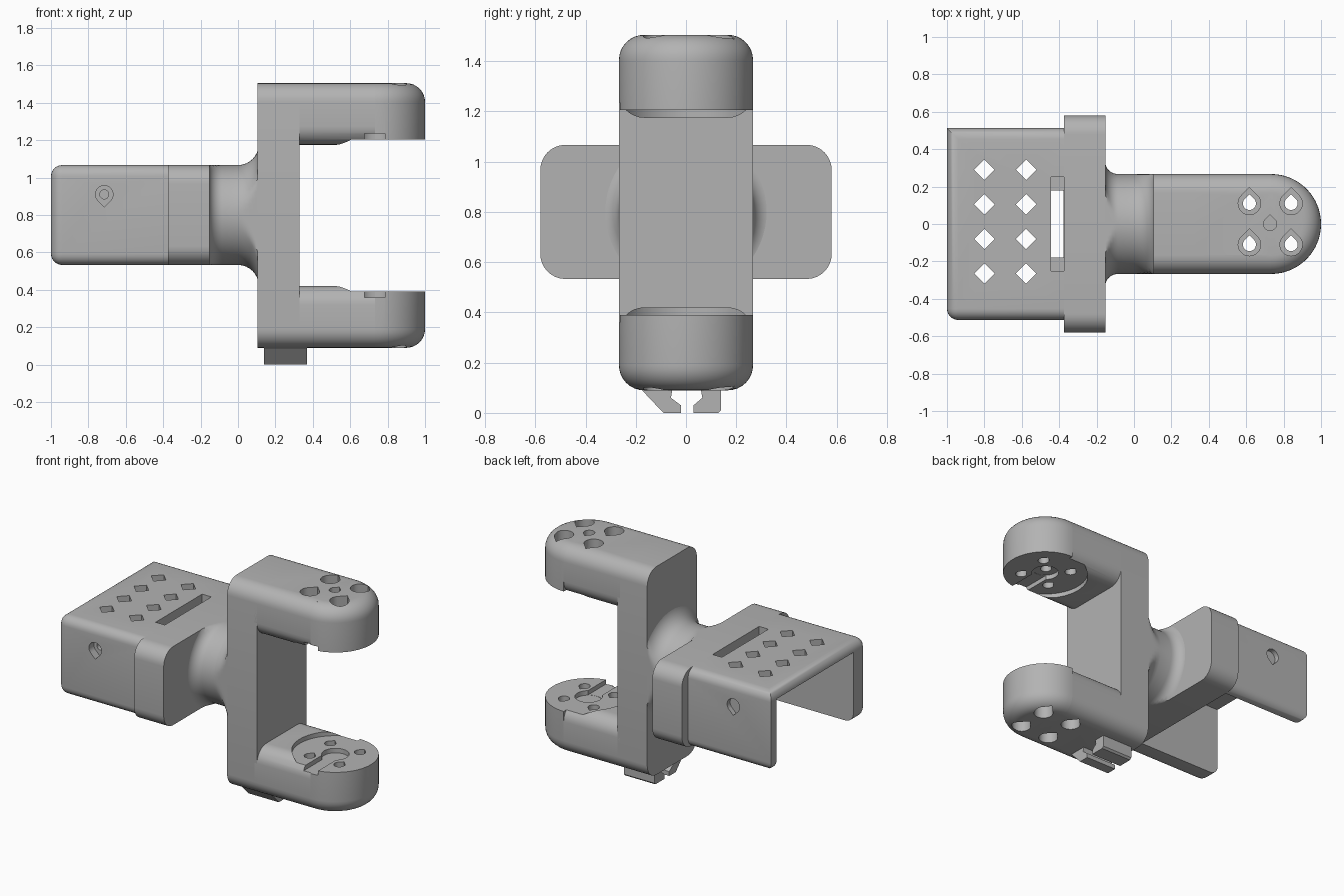
import bpy, bmesh
from math import sin, cos, pi, sqrt

default = bpy.data.objects.get("Cube")
if default:
    bpy.data.objects.remove(default)

grey = bpy.data.materials.new("grey plastic")
grey.use_nodes = True
GREY = (0.45, 0.45, 0.45, 1)
grey.diffuse_color = GREY
grey.node_tree.nodes["Principled BSDF"].inputs["Base Color"].default_value = GREY

MID = 0.8          # height of the neck axis
HALF = 0.267       # half width of the fork
PIVOT = 0.733      # x of the fork pivot
FLIP = 1.595       # z of the upper arm is FLIP - z of the lower arm


def finish(name, bm):
    bmesh.ops.recalc_face_normals(bm, faces=bm.faces)
    mesh = bpy.data.meshes.new(name)
    bm.to_mesh(mesh)
    bm.free()
    mesh.materials.append(grey)
    obj = bpy.data.objects.new(name, mesh)
    bpy.context.collection.objects.link(obj)
    return obj


def prism_bm(pts, axis, lo, hi):
    """Extrude a 2D outline along one axis."""
    place = {"x": lambda a, b, t: (t, a, b),
             "y": lambda a, b, t: (a, t, b),
             "z": lambda a, b, t: (a, b, t)}[axis]
    bm = bmesh.new()
    ends = [[bm.verts.new(place(a, b, t)) for a, b in pts] for t in (lo, hi)]
    for ring in ends:
        bm.faces.new(ring)
    n = len(pts)
    for i in range(n):
        j = (i + 1) % n
        bm.faces.new((ends[0][i], ends[0][j], ends[1][j], ends[1][i]))
    return bm


def prism(name, pts, axis, lo, hi):
    return finish(name, prism_bm(pts, axis, lo, hi))


def bevel(bm, edges, size, seg):
    bmesh.ops.recalc_face_normals(bm, faces=bm.faces)
    bmesh.ops.bevel(bm, geom=edges, offset=size, segments=seg, profile=0.5, affect="EDGES")


def rect(a0, a1, b0, b1):
    return [(a0, b0), (a1, b0), (a1, b1), (a0, b1)]


def round_rect(a0, a1, b0, b1, r, seg=8):
    corners = [(a1 - r, b1 - r), (a0 + r, b1 - r), (a0 + r, b0 + r), (a1 - r, b0 + r)]
    return [(ca + r * cos((q + i / seg) * pi / 2), cb + r * sin((q + i / seg) * pi / 2))
            for q, (ca, cb) in enumerate(corners) for i in range(seg + 1)]


def circle(a, b, r, seg=32):
    return [(a + r * cos(2 * pi * i / seg), b + r * sin(2 * pi * i / seg)) for i in range(seg)]


def teardrop(a, b, r, sign=1, seg=24):
    """Circle with a point along the second axis."""
    arc = [pi * (0.75 + 1.5 * i / seg) for i in range(seg + 1)]
    return [(a, b + sign * r * sqrt(2))] + [(a + r * cos(t), b + sign * r * sin(t)) for t in arc]


def cut(objs, *cutters):
    for c in cutters:
        for obj in objs:
            mod = obj.modifiers.new("cut", "BOOLEAN")
            mod.operation = "DIFFERENCE"
            mod.solver = "EXACT"
            mod.object = c
            bpy.context.view_layer.objects.active = obj
            bpy.ops.object.modifier_apply(modifier=mod.name)
        bpy.data.objects.remove(c)


parts = []

# Fork spine
parts.append(prism("fork_spine", round_rect(-HALF, HALF, 0.09, 1.505, 0.1), "x", 0.105, 0.33))


# Fork arms: a rounded bar and a half-round tip, with horn seat and screw holes
def make_arm(side, upper):
    def span(lo, hi):
        return (FLIP - hi, FLIP - lo) if upper else (lo, hi)

    bar = prism(side + "_arm", round_rect(-HALF, HALF, *span(0.09, 0.42), 0.1), "x", 0.31, PIVOT)
    cut([bar], prism("seat", circle(PIVOT, 0, HALF + 0.002, 64), "z", *span(0.39, 0.6)))

    plan = [(PIVOT + HALF * sin(pi * i / 32), -HALF * cos(pi * i / 32)) for i in range(33)]
    bm = prism_bm(plan, "z", *span(0.09, 0.39))
    outer = FLIP - 0.09 if upper else 0.09
    bevel(bm, [e for e in bm.edges
               if all(abs(v.co.z - outer) < 1e-4 for v in e.verts)
               and any(v.co.x > PIVOT + 0.001 for v in e.verts)], 0.1, 8)
    tip = finish(side + "_arm_tip", bm)

    # horn channel, open to the front, and its hub
    both = [bar, tip]
    cut(both, prism("channel", rect(0.675, 0.785, -0.4, 0), "z", *span(0.36, 0.45)),
        prism("hub", circle(PIVOT, 0, 0.085), "z", *span(0.359, 0.45)))
    for x, obj in ((0.617, bar), (0.84, tip)):
        for y in (-0.11, 0.11):
            cut([obj], prism("bore", teardrop(x, y, 0.06), "z", *span(0.0, 0.29)),
                prism("screw", teardrop(x, y, 0.035), "z", *span(0.2, 0.5)))
    if upper:
        cut(both, prism("axle", teardrop(PIVOT - 0.005, 0, 0.035), "z", *span(0.0, 0.5)))
    parts.extend(both)


make_arm("lower", False)
make_arm("upper", True)

# Neck: flared rings, flattened to the fork width and to the block height
quarter = [pi / 2 * i / 8 for i in range(9)]
rings = [(-0.155 + 0.07 * (1 - cos(t)), HALF + 0.07 * (1 - sin(t))) for t in quarter]
rings += [(0.11 * sin(t), HALF + 0.11 * (1 - cos(t))) for t in quarter]
bm = bmesh.new()
SEG = 64
loops = []
for x, r in rings:
    loop = []
    for k in range(SEG):
        y, z = r * cos(2 * pi * k / SEG), r * sin(2 * pi * k / SEG)
        if x > 0:
            y = max(-HALF, min(HALF, y))
        else:
            z = max(-HALF, min(HALF, z))
        loop.append(bm.verts.new((x, y, MID + z)))
    loops.append(loop)
for a, b in zip(loops, loops[1:]):
    for k in range(SEG):
        j = (k + 1) % SEG
        bm.faces.new((a[k], a[j], b[j], b[k]))
bm.faces.new(loops[0])
bm.faces.new(loops[-1])
parts.append(finish("neck", bm))

# Cap block behind the neck
parts.append(prism("cap_block", round_rect(-0.58, 0.58, 0.533, 1.067, 0.1), "x", -0.375, -0.153))

# Sleeve, open below and at its far end, with a thicker front wall
bm = prism_bm(rect(-0.513, 0.513, 0.533, 1.067), "x", -1, -0.37)
bevel(bm, [e for e in bm.edges
           if any(v.co.x < -0.9 for v in e.verts)
           and not all(v.co.x < -0.9 and v.co.y > 0 for v in e.verts)], 0.06, 6)
sleeve = finish("sleeve", bm)
cut([sleeve], prism("cavity", rect(-0.37, 0.455, 0.3, 1.01), "x", -1.2, -0.376),
    prism("slot", rect(-0.445, -0.3752, -0.25, 0.25), "z", 0.9, 1.2))
for x in (-0.8, -0.577):
    for y in (-0.265, -0.08, 0.105, 0.29):
        cut([sleeve], prism("vent", circle(x, y, 0.055, 4), "z", 0.9, 1.2))
cut([sleeve], prism("front_bore", teardrop(-0.715, 0.91, 0.047, -1), "y", -0.6, -0.46),
    prism("front_screw", circle(-0.715, 0.91, 0.024), "y", -0.5, -0.3),
    prism("back_bore", teardrop(-0.715, 0.91, 0.047, -1), "y", 0.48, 0.6))
parts.append(sleeve)

# Inner ledges beside the slot
parts.append(prism("front_ledge", rect(-0.445, -0.37, 0.6, 0.92), "y", -0.4, -0.18))
parts.append(prism("back_ledge", rect(-0.445, -0.37, 0.6, 0.92), "y", 0.18, 0.47))

# Cable clip hooks under the spine
front_hook = [(-0.175, 0.11), (-0.175, 0.09), (-0.09, 0), (-0.02, 0), (-0.02, 0.03),
              (-0.06, 0.06), (-0.055, 0.09), (-0.055, 0.11)]
back_hook = [(0.14, 0.11), (0.14, 0.012), (0.128, 0), (0.03, 0), (0.03, 0.03),
             (0.065, 0.06), (0.06, 0.09), (0.06, 0.11)]
parts.append(prism("front_clip_hook", front_hook, "x", 0.14, 0.37))
parts.append(prism("back_clip_hook", back_hook, "x", 0.14, 0.37))

# Smooth the rounded surfaces, keep hard edges
bpy.ops.object.select_all(action="DESELECT")
for obj in parts:
    obj.select_set(True)
bpy.context.view_layer.objects.active = parts[0]
bpy.ops.object.shade_smooth_by_angle(angle=0.6)
